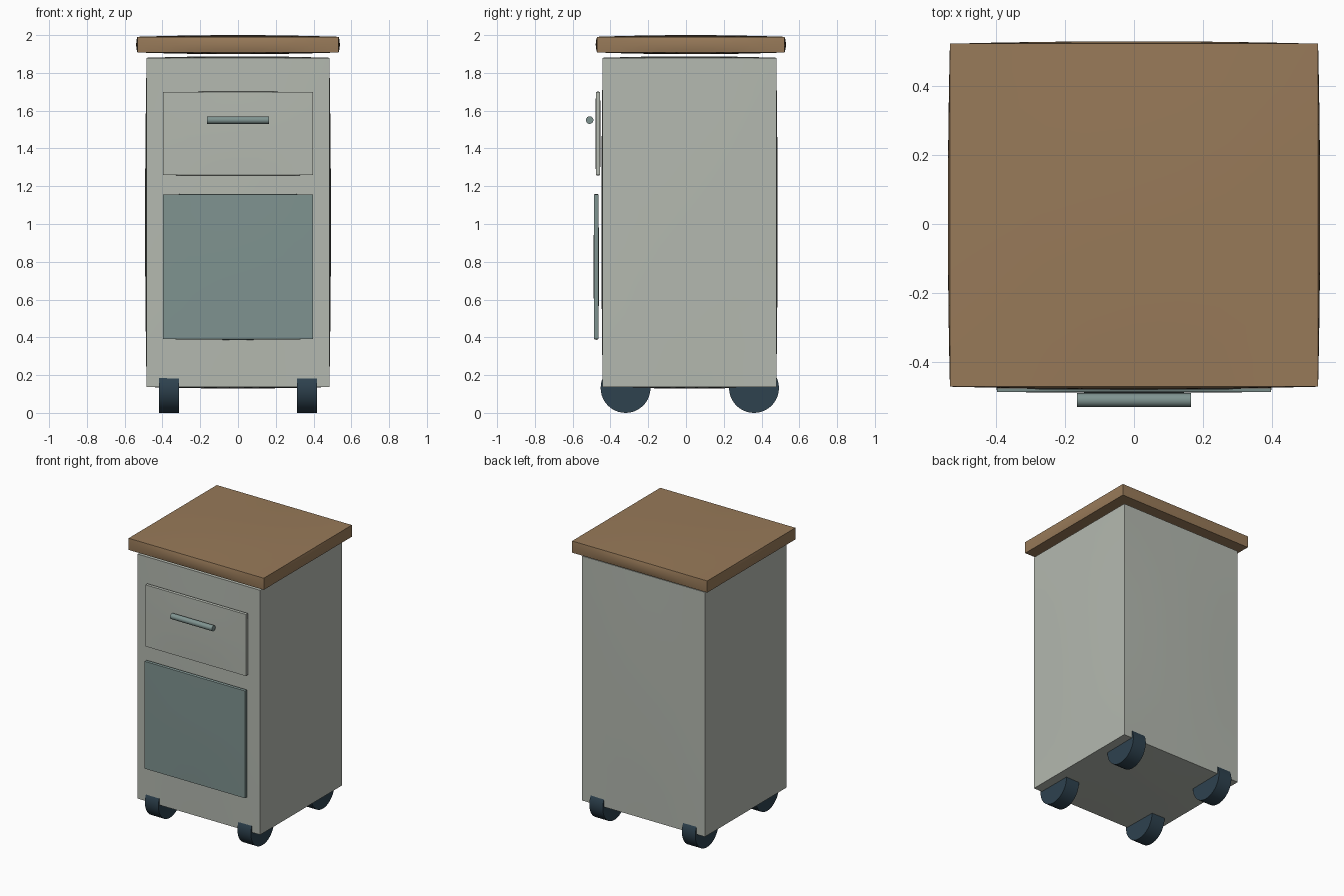
import bpy, bmesh, math
from mathutils import Matrix

if "Cube" in bpy.data.objects:
    bpy.data.objects.remove(bpy.data.objects["Cube"])


def material(name, rgb):
    m = bpy.data.materials.new(name)
    lin = [((c / 255 + 0.055) / 1.055) ** 2.4 for c in rgb]
    m.diffuse_color = (*lin, 1)
    m.use_nodes = True
    m.node_tree.nodes["Principled BSDF"].inputs["Base Color"].default_value = m.diffuse_color
    return m


GREY = material("pale grey", (180, 185, 176))
TEAL = material("grey teal", (127, 147, 144))
WOOD = material("wood brown", (152, 122, 89))
DARK = material("dark slate", (46, 66, 79))


def finish(bm, name, mat):
    bmesh.ops.recalc_face_normals(bm, faces=bm.faces)
    me = bpy.data.meshes.new(name)
    bm.to_mesh(me)
    bm.free()
    me.materials.append(mat)
    ob = bpy.data.objects.new(name, me)
    bpy.context.collection.objects.link(ob)
    bpy.ops.object.select_all(action='DESELECT')
    ob.select_set(True)
    bpy.context.view_layer.objects.active = ob
    bpy.ops.object.shade_smooth_by_angle(angle=math.radians(35))
    return ob


def pillow_box(name, lo, hi, bulge, mat):
    """Box with straight edges whose faces swell outwards slightly."""
    bm = bmesh.new()
    bmesh.ops.create_cube(bm, size=2)
    bmesh.ops.subdivide_edges(bm, edges=bm.edges[:], cuts=7, use_grid_fill=True)
    for v in bm.verts:
        p = v.co.copy()
        for a in range(3):
            mid, half = (lo[a] + hi[a]) / 2, (hi[a] - lo[a]) / 2
            b, c = (a + 1) % 3, (a + 2) % 3
            swell = bulge[a] * (1 - p[b] ** 2) * (1 - p[c] ** 2)
            v.co[a] = mid + p[a] * (half + swell)
    return finish(bm, name, mat)


def rod(name, centre, radius, length, sides, mat):
    """Cylinder lying along x."""
    bm = bmesh.new()
    bmesh.ops.create_cone(bm, cap_ends=True, segments=sides, radius1=radius,
                          radius2=radius, depth=length,
                          matrix=Matrix.Translation(centre) @ Matrix.Rotation(math.pi / 2, 4, 'Y'))
    return finish(bm, name, mat)


# Cabinet and worktop
pillow_box("cabinet_body", (-0.484, -0.441, 0.137), (0.484, 0.478, 1.88),
           (0.008, 0.007, 0.008), GREY)
pillow_box("wooden_top", (-0.533, -0.471, 1.908), (0.533, 0.522, 1.991),
           (0.006, 0.007, 0.009), WOOD)

# Drawer, door and handle
pillow_box("drawer_front", (-0.396, -0.477, 1.259), (0.396, -0.455, 1.698),
           (0.002, 0.003, 0.003), GREY)
pillow_box("door_panel", (-0.396, -0.486, 0.391), (0.396, -0.464, 1.156),
           (0.002, 0.003, 0.004), TEAL)
rod("drawer_handle", (0, -0.51, 1.55), 0.02, 0.33, 24, TEAL)

# Four wheels, partly sunk into the cabinet
for side, x in (("left", -0.365), ("right", 0.365)):
    for end, y in (("front", -0.32), ("back", 0.36)):
        rod(f"{end}_{side}_wheel", (x, y, 0.132), 0.132, 0.106, 40, DARK)
